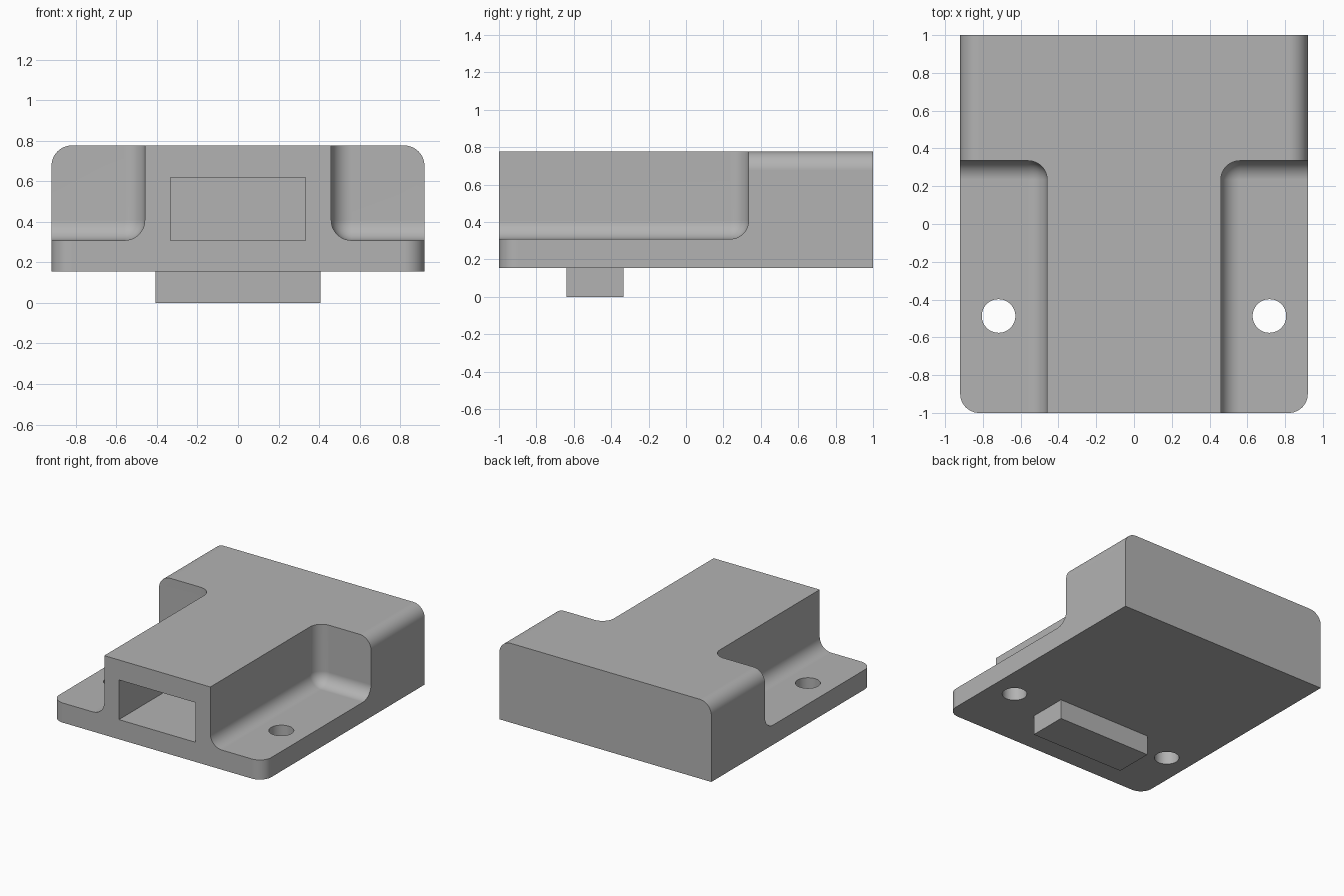
import bpy
import bmesh
from mathutils import Matrix, Vector

cube = bpy.data.objects.get("Cube")
if cube:
    bpy.data.objects.remove(cube, do_unlink=True)

HALF_W, HALF_L = 0.92, 1.0
BASE, DECK, TOP = 0.155, 0.309, 0.777
RADIUS = 0.1

grey = bpy.data.materials.new("plain_grey")
grey.use_nodes = True
colour = (0.45, 0.45, 0.45, 1)
grey.diffuse_color = colour
grey.node_tree.nodes["Principled BSDF"].inputs["Base Color"].default_value = colour


def finish(name, bm):
    mesh = bpy.data.meshes.new(name)
    bm.to_mesh(mesh)
    bm.free()
    mesh.materials.append(grey)
    obj = bpy.data.objects.new(name, mesh)
    bpy.context.collection.objects.link(obj)
    return obj


def box(name, low, high, rounded=None):
    """Box between two corners; rounded(edge midpoint, edge direction) picks edges to fillet."""
    low, high = Vector(low), Vector(high)
    bm = bmesh.new()
    place = Matrix.Translation((low + high) / 2) @ Matrix.Diagonal((*(high - low), 1))
    bmesh.ops.create_cube(bm, size=1, matrix=place)
    if rounded:
        edges = []
        for e in bm.edges:
            a, b = (v.co for v in e.verts)
            if rounded((a + b) / 2, (b - a).normalized()):
                edges.append(e)
        bmesh.ops.bevel(bm, geom=edges, offset=RADIUS, segments=12, profile=0.5,
                        affect='EDGES', clamp_overlap=True)
    return finish(name, bm)


def cylinder(name, x, y, radius):
    bm = bmesh.new()
    bmesh.ops.create_cone(bm, cap_ends=True, segments=48, radius1=radius, radius2=radius,
                          depth=1, matrix=Matrix.Translation((x, y, BASE)))
    return finish(name, bm)


def combine(target, tool, operation):
    tool.hide_render = True
    mod = target.modifiers.new(operation.lower(), 'BOOLEAN')
    mod.operation = operation
    mod.solver = 'EXACT'
    mod.object = tool
    bpy.context.view_layer.objects.active = target
    bpy.ops.object.modifier_apply(modifier=mod.name)
    bpy.data.objects.remove(tool, do_unlink=True)


# Housing block: rounded long top edges and rounded front corners
def housing_edges(mid, direction):
    long_top = abs(direction.y) > 0.9 and mid.z > DECK
    front_corner = abs(direction.z) > 0.9 and mid.y < 0
    return long_top or front_corner


housing = box("housing", (-HALF_W, -HALF_L, BASE), (HALF_W, HALF_L, TOP), housing_edges)

# Filleted side pockets and screw holes, one pair per side
for side in (-1, 1):
    near, far = sorted((side * 0.46, side * 1.3))
    pocket = box("pocket_cutter", (near, -1.4, DECK), (far, 0.335, 1.3), lambda m, d: True)
    combine(housing, pocket, 'DIFFERENCE')
    combine(housing, cylinder("hole_cutter", side * 0.717, -0.487, 0.089), 'DIFFERENCE')

# Front slot, closed at the back
combine(housing, box("slot_cutter", (-0.333, -1.2, DECK), (0.333, 0.845, 0.62)), 'DIFFERENCE')

# Locating tab underneath
combine(housing, box("locating_tab", (-0.407, -0.64, 0), (0.407, -0.335, BASE + 0.05)), 'UNION')

# Smooth fillets, crisp edges
bpy.ops.object.select_all(action='DESELECT')
housing.select_set(True)
bpy.context.view_layer.objects.active = housing
bpy.ops.object.shade_smooth_by_angle(angle=0.5)
normals = housing.modifiers.new("even_normals", 'WEIGHTED_NORMAL')
normals.keep_sharp = True
